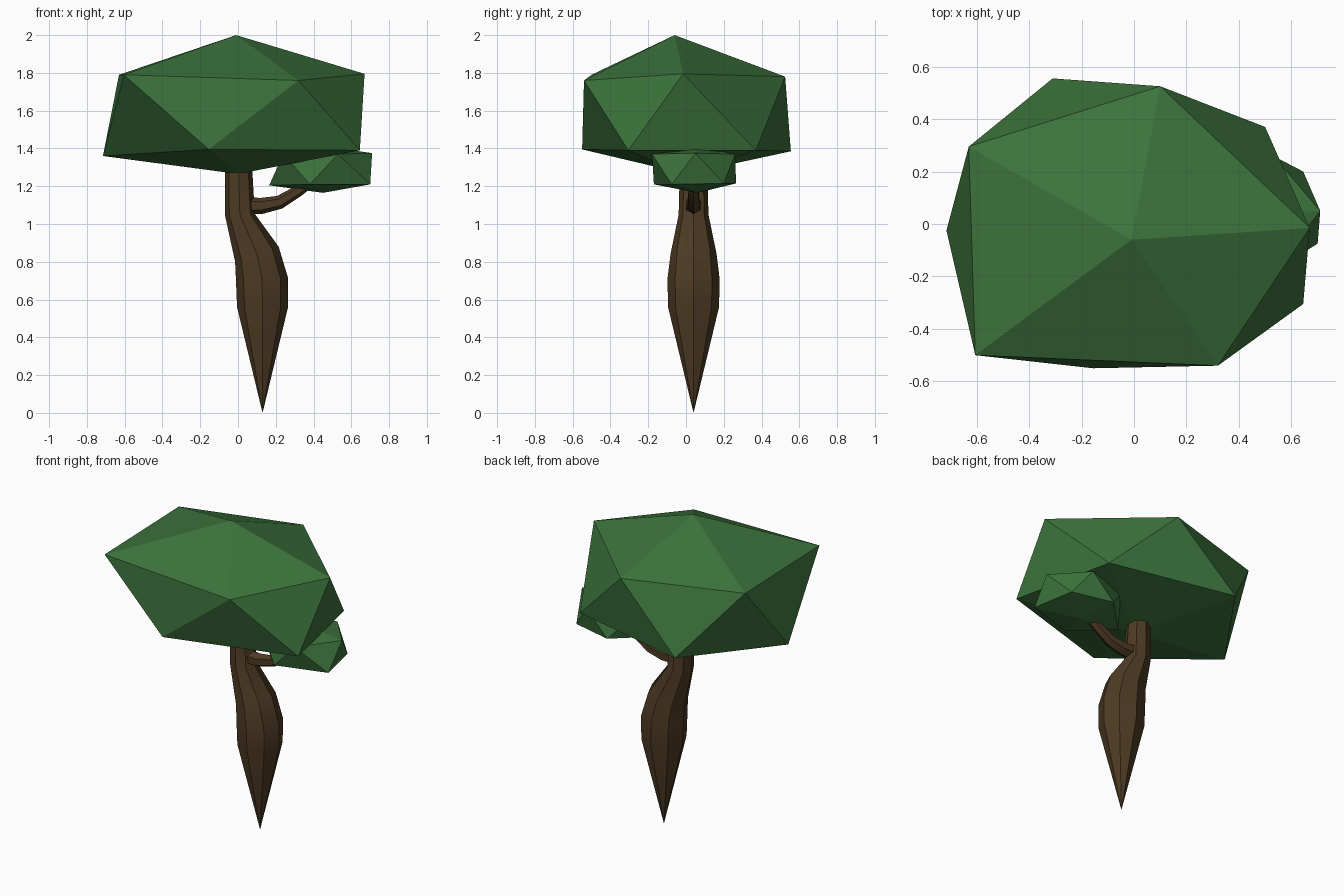
import bpy, bmesh
from math import sin, cos, tau, radians
from mathutils import Vector

if "Cube" in bpy.data.objects:
    bpy.data.objects.remove(bpy.data.objects["Cube"])


def material(name, color):
    m = bpy.data.materials.new(name)
    m.diffuse_color = color
    m.use_nodes = True
    m.node_tree.nodes["Principled BSDF"].inputs["Base Color"].default_value = m.diffuse_color
    return m


bark = material("bark", (0.075, 0.043, 0.017, 1))
leaf = material("leaf", (0.045, 0.17, 0.045, 1))


def finish(name, bm, mat):
    bmesh.ops.recalc_face_normals(bm, faces=bm.faces)
    me = bpy.data.meshes.new(name)
    bm.to_mesh(me)
    bm.free()
    me.materials.append(mat)
    ob = bpy.data.objects.new(name, me)
    bpy.context.collection.objects.link(ob)
    return ob


def limb(name, rings, sides, y=0.04, apex=None):
    """Loft rings of (x, z, radius, tilt in degrees) bending in the xz plane."""
    bm = bmesh.new()
    loops = []
    for x, z, r, tilt in rings:
        t = radians(tilt)
        u, v = Vector((cos(t), 0, sin(t))), Vector((0, 1, 0))
        loops.append([bm.verts.new(Vector((x, y, z)) + r * (u * cos(a) + v * sin(a)))
                      for a in (tau * i / sides for i in range(sides))])
    for a, b in zip(loops, loops[1:]):
        for i in range(sides):
            j = (i + 1) % sides
            bm.faces.new((a[i], a[j], b[j], b[i]))
    if apex:
        p = bm.verts.new(apex)
        for i in range(sides):
            bm.faces.new((p, loops[0][(i + 1) % sides], loops[0][i]))
    else:
        bm.faces.new(loops[0])
    bm.faces.new(loops[-1])
    ob = finish(name, bm, bark)
    bpy.ops.object.select_all(action='DESELECT')
    bpy.context.view_layer.objects.active = ob
    ob.select_set(True)
    bpy.ops.object.shade_smooth_by_angle(angle=radians(30))


def foliage(name, top, upper, lower, bottom):
    """Uneven icosahedron: two rings of five between two poles."""
    bm = bmesh.new()
    t, b = bm.verts.new(top), bm.verts.new(bottom)
    up = [bm.verts.new(p) for p in upper]
    lo = [bm.verts.new(p) for p in lower]
    for i in range(5):
        j = (i + 1) % 5
        bm.faces.new((t, up[i], up[j]))
        bm.faces.new((up[i], lo[i], up[j]))
        bm.faces.new((lo[i], lo[j], up[j]))
        bm.faces.new((b, lo[j], lo[i]))
    finish(name, bm, leaf)


# Trunk, pointed at the ground and bending to the left
limb("trunk", [(0.13, 0.56, 0.135, 0), (0.127, 0.71, 0.138, 2), (0.10, 0.84, 0.122, 19),
               (0.01, 1.05, 0.079, 3), (0.003, 1.28, 0.073, 0), (0.003, 1.31, 0.073, 0)],
     8, apex=(0.13, 0.04, 0))

# Side branch curving up into the small foliage
limb("branch", [(0.03, 1.10, 0.048, -90), (0.12, 1.095, 0.043, -83),
                (0.22, 1.115, 0.036, -68), (0.32, 1.175, 0.03, -55),
                (0.38, 1.22, 0.027, -50)], 6)

# Large crown
foliage("crown", (-0.01, -0.06, 2.0),
        [(0.67, -0.015, 1.795), (0.10, 0.525, 1.78), (-0.63, 0.295, 1.79),
         (-0.605, -0.50, 1.79), (0.32, -0.54, 1.76)],
        [(0.50, 0.37, 1.39), (-0.31, 0.555, 1.385), (-0.715, -0.025, 1.36),
         (-0.155, -0.55, 1.395), (0.645, -0.305, 1.39)],
        (0.0, 0.0, 1.265))

# Small foliage at the branch tip
foliage("small_foliage", (0.44, 0.04, 1.415),
        [(0.71, 0.05, 1.375), (0.53, 0.26, 1.37), (0.24, 0.17, 1.37),
         (0.24, -0.10, 1.37), (0.53, -0.18, 1.37)],
        [(0.645, 0.20, 1.215), (0.38, 0.265, 1.215), (0.165, 0.05, 1.205),
         (0.38, -0.17, 1.21), (0.70, -0.075, 1.21)],
        (0.45, 0.06, 1.165))
